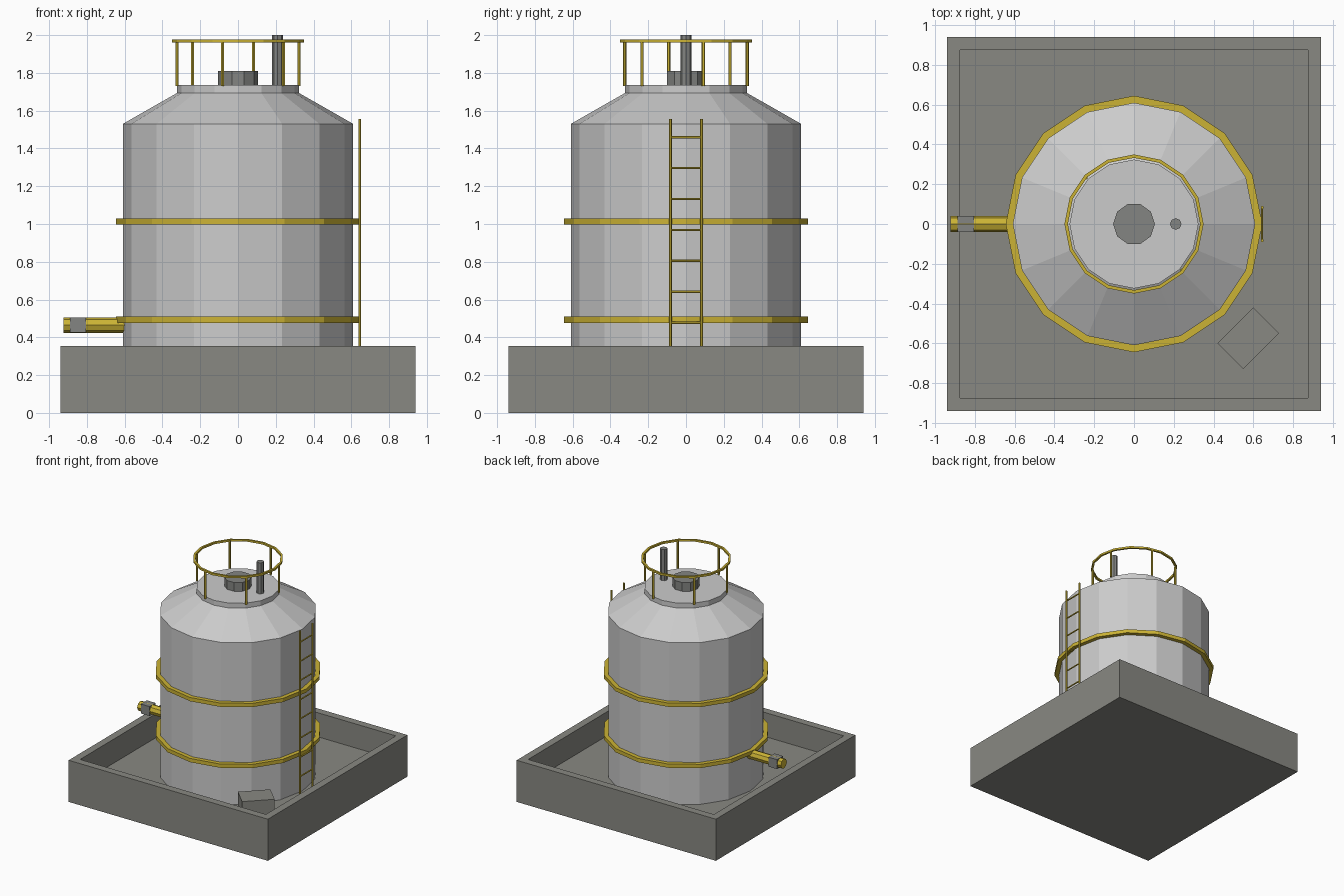
import bpy, bmesh, math
from mathutils import Matrix, Vector

old = bpy.data.objects.get("Cube")
if old:
    bpy.data.objects.remove(old, do_unlink=True)


def material(name, rgb):
    m = bpy.data.materials.new(name)
    m.use_nodes = True
    m.diffuse_color = (*rgb, 1)
    m.node_tree.nodes["Principled BSDF"].inputs["Base Color"].default_value = (*rgb, 1)
    return m


concrete = material("concrete", (0.25, 0.25, 0.225))
tank_grey = material("tank grey", (0.6, 0.6, 0.6))
yellow = material("safety yellow", (0.6, 0.45, 0.035))
steel = material("dark steel", (0.23, 0.235, 0.225))


def finish(name, bm, mat):
    bmesh.ops.recalc_face_normals(bm, faces=bm.faces)
    mesh = bpy.data.meshes.new(name)
    bm.to_mesh(mesh)
    bm.free()
    mesh.materials.append(mat)
    obj = bpy.data.objects.new(name, mesh)
    bpy.context.collection.objects.link(obj)
    return obj


def box(name, center, size, mat, turn=0):
    bm = bmesh.new()
    bmesh.ops.create_cube(bm, size=1, matrix=Matrix.Translation(center)
                          @ Matrix.Rotation(turn, 4, 'Z') @ Matrix.Diagonal((*size, 1)))
    return finish(name, bm, mat)


def rod(name, start, end, radius, sides, mat, turn=0):
    """Straight capped cylinder between two points."""
    a, b = Vector(start), Vector(end)
    pose = (b - a).to_track_quat('Z', 'Y').to_matrix().to_4x4()
    bm = bmesh.new()
    bmesh.ops.create_cone(bm, cap_ends=True, segments=sides, radius1=radius, radius2=radius,
                          depth=(b - a).length, matrix=Matrix.Translation((a + b) / 2)
                          @ pose @ Matrix.Rotation(turn, 4, 'Z'))
    return finish(name, bm, mat)


def lathe(name, profile, mat, closed=False, sides=16):
    """Turn (radius, height) points about the z axis; open profiles get capped."""
    bm = bmesh.new()
    rings = []
    for r, z in profile:
        angles = [math.tau * i / sides for i in range(sides)]
        rings.append([bm.verts.new((r * math.cos(t), r * math.sin(t), z)) for t in angles])
    pairs = list(zip(rings, rings[1:]))
    if closed:
        pairs.append((rings[-1], rings[0]))
    else:
        bm.faces.new(rings[0])
        bm.faces.new(rings[-1])
    for low, high in pairs:
        for i in range(sides):
            j = (i + 1) % sides
            bm.faces.new((low[i], low[j], high[j], high[i]))
    return finish(name, bm, mat)


def hoop(name, inner, outer, low, high, mat):
    return lathe(name, [(inner, low), (outer, low), (outer, high), (inner, high)], mat, True)


FLOOR, WALL, ROOF = 0.15, 0.355, 1.735

# Containment basin: block with its top inset and pushed down to the floor
bm = bmesh.new()
bmesh.ops.create_cube(bm, size=1, matrix=Matrix.Translation((0, 0, WALL / 2))
                      @ Matrix.Diagonal((1.88, 1.88, WALL, 1)))
bm.normal_update()
top = max(bm.faces, key=lambda f: f.calc_center_median().z)
bmesh.ops.inset_region(bm, faces=[top], thickness=0.09)
rim = list(top.verts)
ext = bmesh.ops.extrude_discrete_faces(bm, faces=[top])
for v in ext["faces"][0].verts:
    v.co.z = FLOOR
finish("basin", bm, concrete)

# Sump block in the basin corner
box("sump_block", (0.575, -0.575, (FLOOR + 0.32) / 2), (0.255, 0.184, 0.32 - FLOOR),
    concrete, math.radians(45))

# Tank body with sloped shoulder and short neck
lathe("tank", [(0.61, FLOOR), (0.61, 1.53), (0.324, 1.693), (0.324, ROOF)], tank_grey)

# Reinforcing bands
for label, z in (("lower", 0.493), ("upper", 1.013)):
    hoop(label + "_band", 0.6, 0.645, z - 0.016, z + 0.016, yellow)

# Roof hatch and vent
rod("hatch", (0, 0, ROOF - 0.02), (0, 0, 1.81), 0.105, 10, steel, math.pi / 2)
rod("vent_pipe", (0.21, 0, ROOF - 0.02), (0.21, 0, 2), 0.029, 8, steel)

# Roof guard rail on six posts
hoop("guard_rail", 0.333, 0.35, 1.96, 1.976, yellow)
for i in range(6):
    t = math.radians(16 + 60 * i)
    x, y = 0.335 * math.cos(t), 0.335 * math.sin(t)
    rod(f"rail_post_{i + 1}", (x, y, ROOF - 0.005), (x, y, 1.968), 0.009, 6, yellow)

# Ladder on the left side
for label, y in (("front", -0.083), ("back", 0.083)):
    rod(f"ladder_{label}_rail", (0.645, y, FLOOR), (0.645, y, 1.555), 0.008, 6, yellow)
for i in range(8):
    z = FLOOR + 0.1637 * (i + 1)
    rod(f"ladder_rung_{i + 1}", (0.645, -0.083, z), (0.645, 0.083, z), 0.006, 6, yellow)

# Outlet pipe with valve block
rod("outlet_pipe", (-0.58, 0, 0.465), (-0.923, 0, 0.465), 0.041, 8, yellow)
box("valve_block", (-0.847, 0, 0.465), (0.083, 0.082, 0.08), steel)
